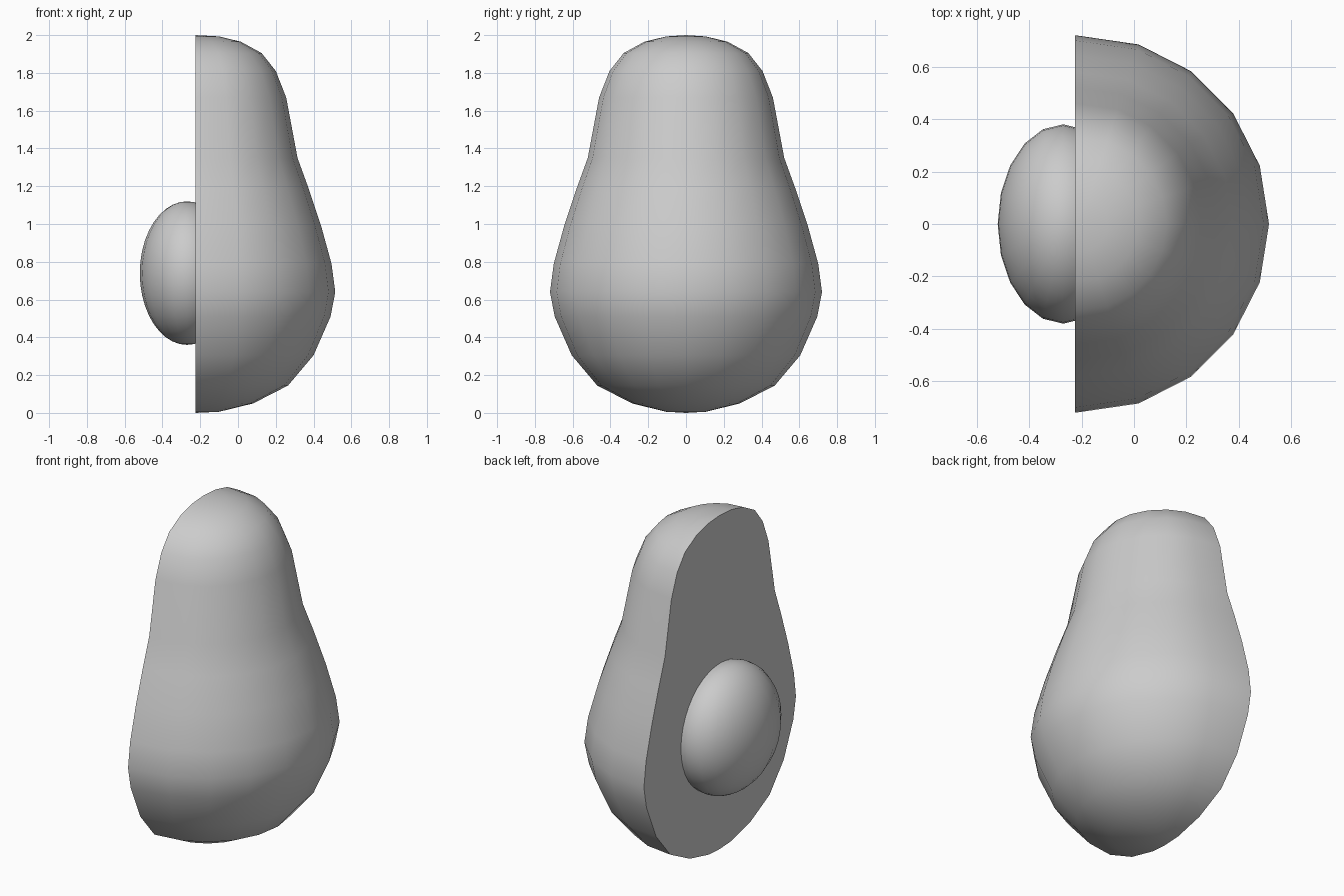
import bpy, bmesh, math
from mathutils import Vector, Matrix

if "Cube" in bpy.data.objects:
    bpy.data.objects.remove(bpy.data.objects["Cube"])

CUT, AXIS, STEPS = -0.225, -0.205, 10

# Outer profile (radius, height) from bottom to top
OUTER = [(0, 0), (0.105, 0.006), (0.285, 0.05), (0.47, 0.145), (0.605, 0.305),
         (0.695, 0.51), (0.72, 0.64), (0.70, 0.79), (0.645, 0.99), (0.58, 1.185),
         (0.52, 1.35), (0.46, 1.67), (0.405, 1.81), (0.33, 1.905),
         (0.22, 1.965), (0.105, 1.993), (0, 2.0)]


def inset(profile, d):
    """Move the profile inward along its normals."""
    out = []
    for i, (r, z) in enumerate(profile):
        a = Vector(profile[max(i - 1, 0)])
        b = Vector(profile[min(i + 1, len(profile) - 1)])
        t = (b - a).normalized()
        if 0 < i < len(profile) - 1:
            out.append((r - t.y * d, z + t.x * d))
        else:
            out.append((0, z + (d if i == 0 else -d)))
    return out


def half_turn(bm, profile):
    """Half revolution that ends on the cut plane; returns its columns."""
    low = bm.verts.new((CUT, 0, profile[0][1]))
    high = bm.verts.new((CUT, 0, profile[-1][1]))
    cols = []
    for k in range(STEPS + 1):
        a = -math.pi / 2 + math.pi * k / STEPS
        end = k in (0, STEPS)
        mid = [bm.verts.new((CUT if end else AXIS + r * math.cos(a), r * math.sin(a), z))
               for r, z in profile[1:-1]]
        cols.append([low] + mid + [high])
    for a, b in zip(cols, cols[1:]):
        for i in range(len(a) - 1):
            bm.faces.new(list(dict.fromkeys((a[i], b[i], b[i + 1], a[i + 1]))))
    return cols


def finish(bm, name):
    bmesh.ops.recalc_face_normals(bm, faces=bm.faces[:])
    me = bpy.data.meshes.new(name)
    bm.to_mesh(me)
    bm.free()
    ob = bpy.data.objects.new(name, me)
    bpy.context.collection.objects.link(ob)
    bpy.ops.object.select_all(action='DESELECT')
    ob.select_set(True)
    bpy.context.view_layer.objects.active = ob
    bpy.ops.object.shade_smooth_by_angle(angle=math.radians(40))
    return ob


INNER = inset(OUTER, 0.02)

# Skin: thin half shell with a flat rim
bm = bmesh.new()
outer, inner = half_turn(bm, OUTER), half_turn(bm, INNER)
for k in (0, STEPS):
    o, n = outer[k], inner[k]
    for i in range(len(o) - 1):
        bm.faces.new((o[i], o[i + 1], n[i + 1], n[i]))
finish(bm, "skin")

# Flesh: solid half with a flat cut face
bm = bmesh.new()
cols = half_turn(bm, INNER)
bm.faces.new(cols[0] + cols[-1][-2:0:-1])
finish(bm, "flesh")

# Pit: egg-shaped stone standing out of the cut face
bm = bmesh.new()
bmesh.ops.create_uvsphere(bm, u_segments=20, v_segments=20, radius=1,
                          matrix=Matrix.LocRotScale((-0.27, 0, 0.74), None,
                                                    Vector((0.25, 0.38, 0.38))))
finish(bm, "pit")
